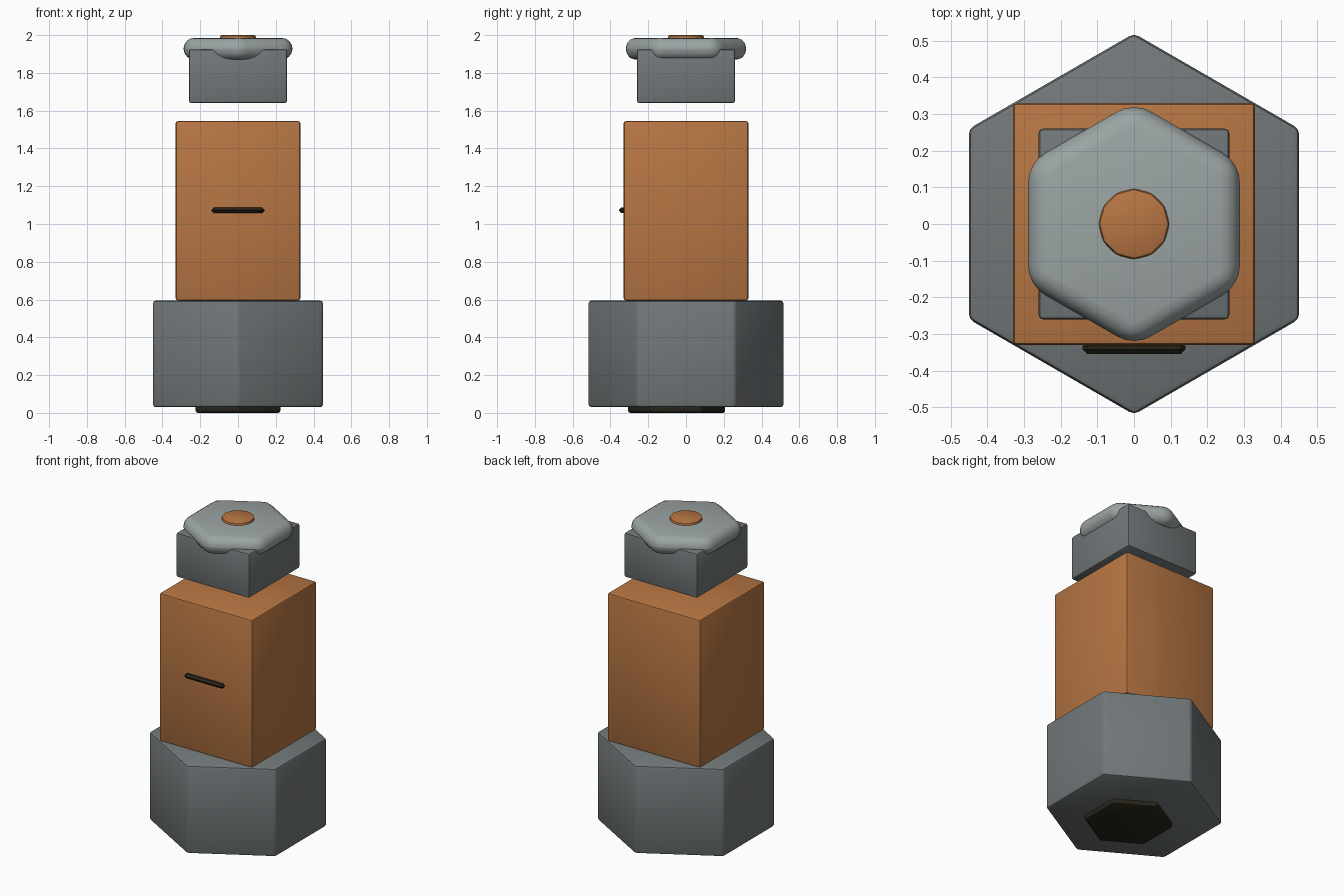
import bpy, math

if "Cube" in bpy.data.objects:
    bpy.data.objects.remove(bpy.data.objects["Cube"])


def material(name, rgb):
    m = bpy.data.materials.new(name)
    m.diffuse_color = (*rgb, 1)
    m.use_nodes = True
    m.node_tree.nodes["Principled BSDF"].inputs["Base Color"].default_value = m.diffuse_color
    return m


COPPER = material("copper", (0.47, 0.18, 0.056))
STEEL = material("dark steel", (0.165, 0.184, 0.19))
SILVER = material("light steel", (0.33, 0.37, 0.37))
BLACK = material("near black", (0.02, 0.018, 0.01))


def finish(name, mat, bevel, segments):
    ob = bpy.context.object
    ob.name = ob.data.name = name
    ob.data.materials.append(mat)
    mod = ob.modifiers.new("Bevel", 'BEVEL')
    mod.width = bevel
    mod.segments = segments
    mod.limit_method = 'ANGLE'
    mod.angle_limit = math.radians(25)
    bpy.ops.object.modifier_apply(modifier=mod.name)
    bpy.ops.object.shade_smooth_by_angle(angle=math.radians(35))
    return ob


def box(name, lo, hi, mat, bevel=0.012, segments=2):
    bpy.ops.mesh.primitive_cube_add(size=1, location=[(a + b) / 2 for a, b in zip(lo, hi)])
    bpy.context.object.scale = [b - a for a, b in zip(lo, hi)]
    bpy.ops.object.transform_apply(location=False, rotation=False, scale=True)
    return finish(name, mat, bevel, segments)


def prism(name, sides, radius, z0, z1, mat, y=0, bevel=0.015, segments=2):
    # first corner points along y
    bpy.ops.mesh.primitive_cylinder_add(vertices=sides, radius=radius, depth=z1 - z0,
                                        location=(0, y, (z0 + z1) / 2))
    return finish(name, mat, bevel, segments)


# hexagonal base and the foot plate beneath it
prism("hex_base", 6, 0.5196, 0.03, 0.595, STEEL)
prism("foot_plate", 6, 0.26, 0.0, 0.05, BLACK, y=-0.05, bevel=0.012)

# square body with a narrow slot on the front
box("square_body", (-0.33, -0.33, 0.595), (0.33, 0.33, 1.545), COPPER)
box("front_slot", (-0.14, -0.355, 1.058), (0.14, -0.32, 1.087), BLACK, bevel=0.013, segments=1)

# floating head block, rounded nut and top button
box("head_block", (-0.26, -0.26, 1.64), (0.26, 0.26, 1.925), STEEL)
prism("rounded_nut", 6, 0.333, 1.87, 1.985, SILVER, bevel=0.055, segments=4)
prism("top_button", 12, 0.097, 1.95, 2.0, COPPER, bevel=0.012)
